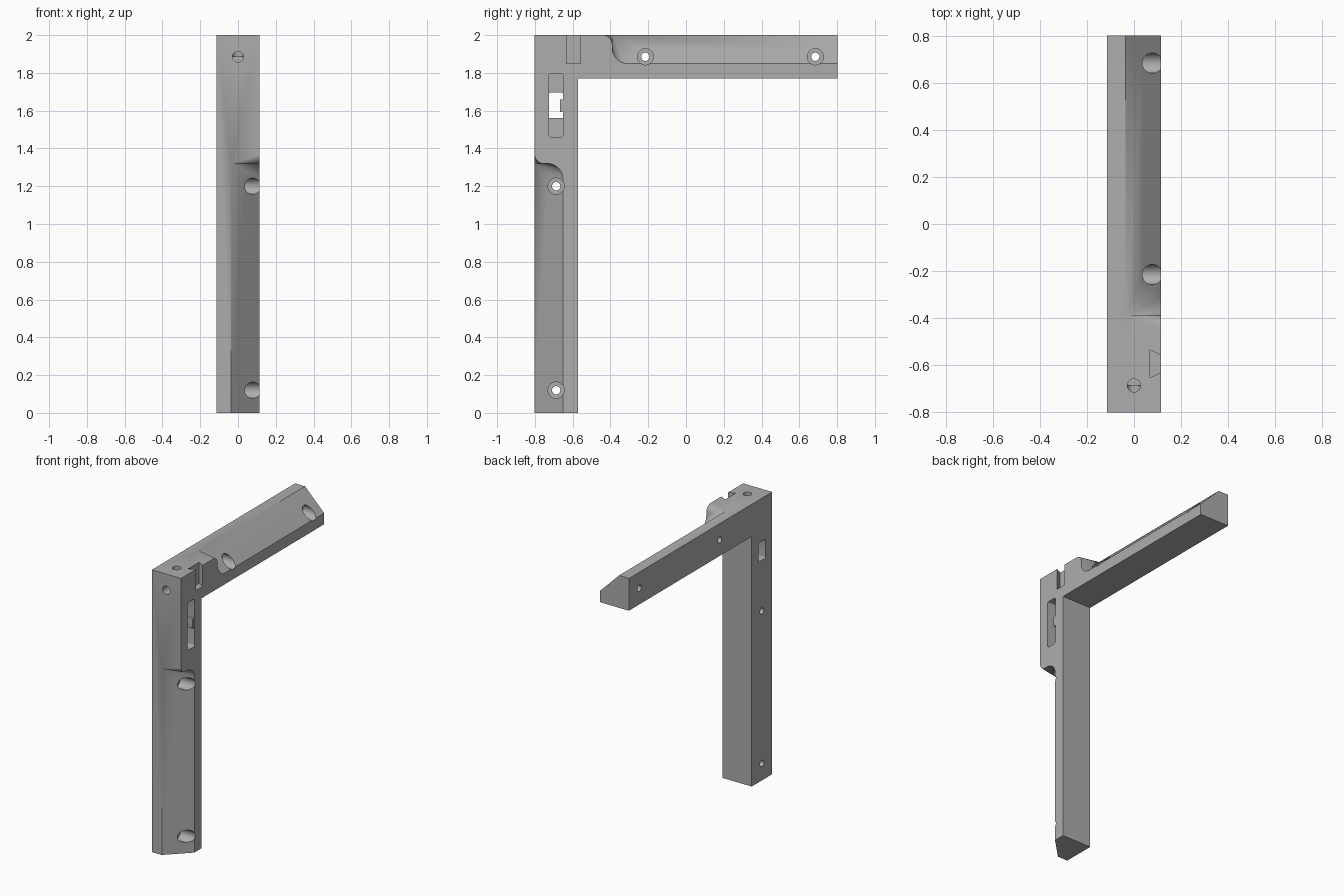
import bpy, bmesh
from math import sin, cos, pi
from mathutils import Matrix, Vector

if "Cube" in bpy.data.objects:
    bpy.data.objects.remove(bpy.data.objects["Cube"])

W, L, H = 0.114, 0.802, 2.0       # half width, half length, height
BAR = 0.229                       # bar thickness
MID = BAR / 2                     # bar centre line
CUT = 0.15                        # chamfer size

grey = bpy.data.materials.new("plain_grey")
grey.use_nodes = True
colour = (0.42, 0.42, 0.42, 1)
grey.diffuse_color = colour
grey.node_tree.nodes["Principled BSDF"].inputs["Base Color"].default_value = colour


def finish(name, bm):
    bmesh.ops.recalc_face_normals(bm, faces=bm.faces)
    mesh = bpy.data.meshes.new(name)
    bm.to_mesh(mesh)
    bm.free()
    mesh.materials.append(grey)
    obj = bpy.data.objects.new(name, mesh)
    bpy.context.collection.objects.link(obj)
    return obj


def prism(name, points, offset):
    """Extrude a flat outline along an offset vector."""
    bm = bmesh.new()
    face = bm.faces.new([bm.verts.new(p) for p in points])
    out = bmesh.ops.extrude_face_region(bm, geom=[face])
    verts = [v for v in out["geom"] if isinstance(v, bmesh.types.BMVert)]
    bmesh.ops.translate(bm, verts=verts, vec=offset)
    return finish(name, bm)


def rod(name, start, end, radius):
    bm = bmesh.new()
    a, b = Vector(start), Vector(end)
    turn = (b - a).to_track_quat("Z", "Y").to_matrix().to_4x4()
    bmesh.ops.create_cone(bm, cap_ends=True, segments=40, radius1=radius, radius2=radius,
                          depth=(b - a).length, matrix=Matrix.Translation((a + b) / 2) @ turn)
    return finish(name, bm)


def rounded_box(name, x0, x1, y0, y1, z0, z1, r):
    """Box along x with rounded corners."""
    pts = []
    corners = [(y1 - r, z1 - r), (y0 + r, z1 - r), (y0 + r, z0 + r), (y1 - r, z0 + r)]
    for i, (cy, cz) in enumerate(corners):
        for k in range(5):
            a = (i + k / 4) * pi / 2
            pts.append((x0, cy + r * cos(a), cz + r * sin(a)))
    return prism(name, pts, (x1 - x0, 0, 0))


def chamfer_cutter(name, place, run):
    """Corner cut whose end flares from a point into an S curve."""
    grow, lid = 1.2, -0.05
    steps = [k / 10 * pi / 2 for k in range(11)]
    curve = [(-0.05 + 0.05 * sin(a), 0.05 - 0.05 * cos(a)) for a in steps]
    curve += [(0.08 - 0.08 * cos(a), 0.07 + 0.08 * sin(a)) for a in steps]
    curve = [(t * grow, d * grow) for t, d in curve if (t, d) != (0, 0)]
    inner, outer = W - CUT, W - CUT + CUT * grow
    bm = bmesh.new()

    def vert(x, t, d):
        return bm.verts.new(place(x, t, d))

    s = [vert(outer, t, d) for t, d in curve]
    apex, apex_up = vert(inner, 0, 0), vert(inner, 0, lid)
    s_up = vert(outer, curve[0][0], lid)
    far, far_up = vert(inner, run, 0), vert(inner, run, lid)
    low, low_up = vert(outer, run, CUT * grow), vert(outer, run, lid)
    for a, b in zip(s, s[1:]):
        bm.faces.new((apex, a, b))
    for loop in ([apex, s[-1], low, far], s + [low, low_up, s_up],
                 [apex_up, s_up, low_up, far_up], [apex, s[0], s_up, apex_up],
                 [far, low, low_up, far_up], [apex, far, far_up, apex_up]):
        bm.faces.new(loop)
    bmesh.ops.remove_doubles(bm, verts=bm.verts, dist=1e-5)
    return finish(name, bm)


# L-shaped body
inner_y, inner_z = -L + BAR, H - BAR
outline = [(-L, 0), (inner_y, 0), (inner_y, inner_z), (L, inner_z), (L, H), (-L, H)]
bracket = prism("corner_bracket", [(-W, y, z) for y, z in outline], (2 * W, 0, 0))

# Long corner chamfers on arm and leg
cutters = [
    chamfer_cutter("arm_chamfer", lambda x, t, d: (x, -0.39 + t, H - d), 1.3),
    chamfer_cutter("leg_chamfer", lambda x, t, d: (x, -L + d, 1.32 - t), 1.4),
]

# Counterbored screw holes
for y, z in ((-0.215, H - MID), (0.685, H - MID), (-L + MID, 0.12), (-L + MID, 1.2)):
    cutters.append(rod("screw_hole", (-0.2, y, z), (0.2, y, z), 0.022))
    cutters.append(rod("screw_recess", (0, y, z), (0.2, y, z), 0.043))

# Blind holes in front and top, meeting inside
centre = (0, -L + MID, H - MID)
cutters.append(rod("front_hole", (0, -0.9, H - MID), centre, 0.029))
cutters.append(rod("top_hole", (0, -L + MID, 2.1), centre, 0.028))

# Dovetail groove
dovetail = [(0.068, -0.655), (0.068, -0.535), (0.16, -0.585), (0.16, -0.605)]
dovetail[2:] = [(0.12, -0.561), (0.12, -0.629)]
cutters.append(prism("dovetail_groove", [(x, y, 1.85) for x, y in dovetail], (0, 0, 0.2)))

# Latch pocket and the slot through it
cutters.append(rounded_box("latch_pocket", 0.02, 0.2, -0.726, -0.65, 1.46, 1.797, 0.012))
cutters.append(rounded_box("latch_slot", -0.2, 0.1, -0.726, -0.65, 1.56, 1.695, 0.006))

for cutter in cutters:
    mod = bracket.modifiers.new(cutter.name, "BOOLEAN")
    mod.operation, mod.solver, mod.object = "DIFFERENCE", "EXACT", cutter

# Bake the cuts and drop the helpers
depsgraph = bpy.context.evaluated_depsgraph_get()
mesh = bpy.data.meshes.new_from_object(bracket.evaluated_get(depsgraph))
bracket.modifiers.clear()
bracket.data = mesh
for cutter in cutters:
    bpy.data.objects.remove(cutter)

# Small catch inside the slot
tab = rounded_box("latch_tab", -0.06, W - 0.002, -0.668, -0.64, 1.592, 1.66, 0.003)

for obj in (bracket, tab):
    bpy.ops.object.select_all(action="DESELECT")
    obj.select_set(True)
    bpy.context.view_layer.objects.active = obj
    bpy.ops.object.shade_smooth_by_angle(angle=0.5)
